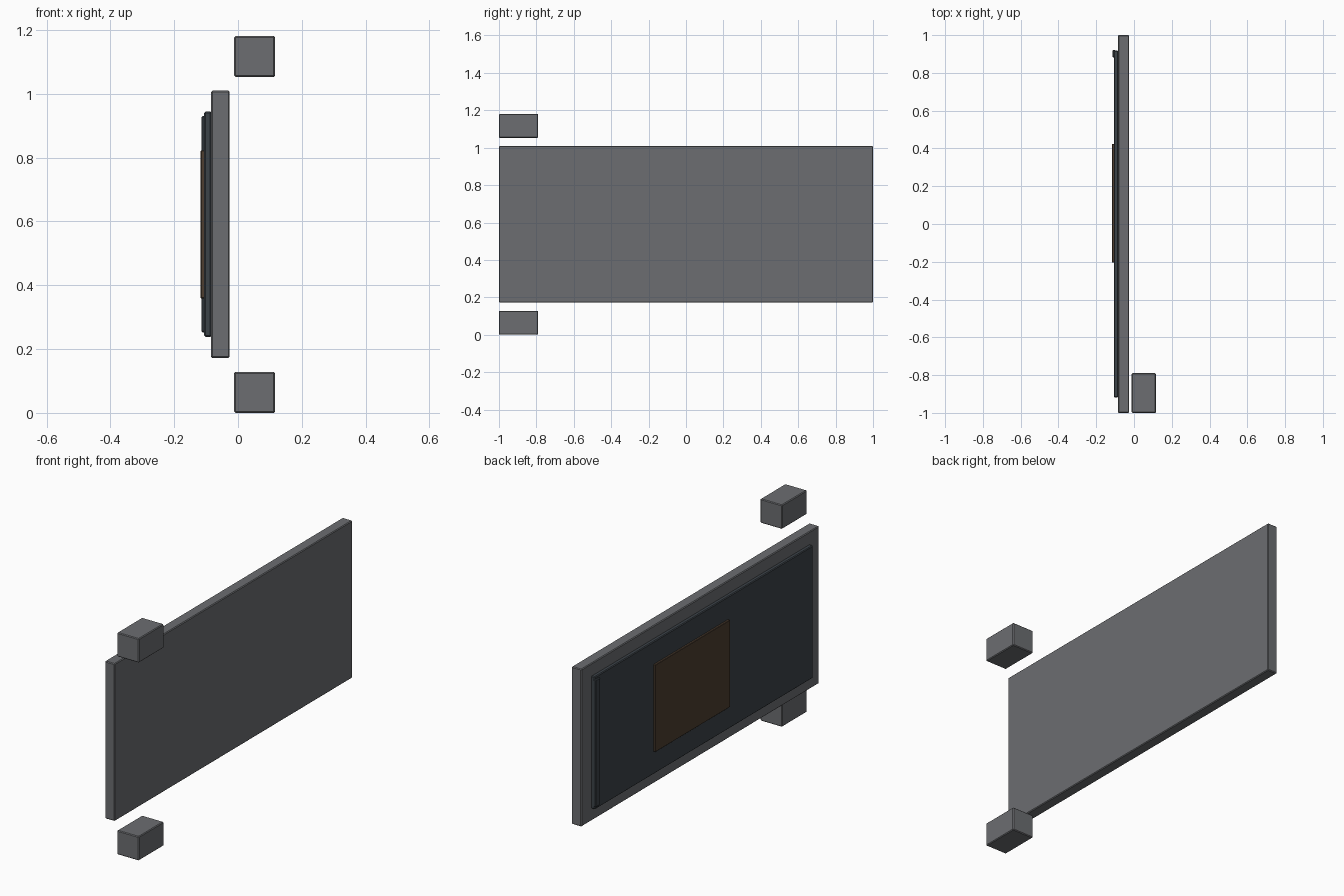
import bpy

if "Cube" in bpy.data.objects:
    bpy.data.objects.remove(bpy.data.objects["Cube"])


def material(name, rgb):
    m = bpy.data.materials.new(name)
    m.diffuse_color = (*rgb, 1)
    m.use_nodes = True
    m.node_tree.nodes["Principled BSDF"].inputs["Base Color"].default_value = m.diffuse_color
    return m


casing = material("casing_grey", (0.15, 0.155, 0.165))
dark = material("dark_panel", (0.045, 0.056, 0.066))
brown = material("brown_plate", (0.075, 0.048, 0.03))


def box(name, x, y, z, mat, bevel=0.004):
    """Box from (min, max) ranges with a small chamfer."""
    bpy.ops.mesh.primitive_cube_add(
        size=1, location=[(r[0] + r[1]) / 2 for r in (x, y, z)])
    ob = bpy.context.object
    ob.name = name
    ob.scale = [r[1] - r[0] for r in (x, y, z)]
    bpy.ops.object.transform_apply(location=False, rotation=False, scale=True)
    ob.data.materials.append(mat)
    mod = ob.modifiers.new("chamfer", 'BEVEL')
    mod.width = bevel
    mod.segments = 1
    return ob


# Main slab
box("main_slab", (-0.084, -0.026), (-1, 1), (0.172, 1.010), casing)

# Layers on the outer face
box("dark_inset_panel", (-0.106, -0.083), (-0.918, 0.918), (0.238, 0.944), dark)
box("edge_strip", (-0.114, -0.098), (0.882, 0.922), (0.252, 0.931), dark)
box("brown_plate", (-0.117, -0.104), (-0.203, 0.424), (0.359, 0.823), brown, 0.002)

# Mounting blocks above and below
for name, z in (("lower_block", 0.0), ("upper_block", 1.053)):
    box(name, (-0.012, 0.116), (-1, -0.79), (z, z + 0.128), casing)
